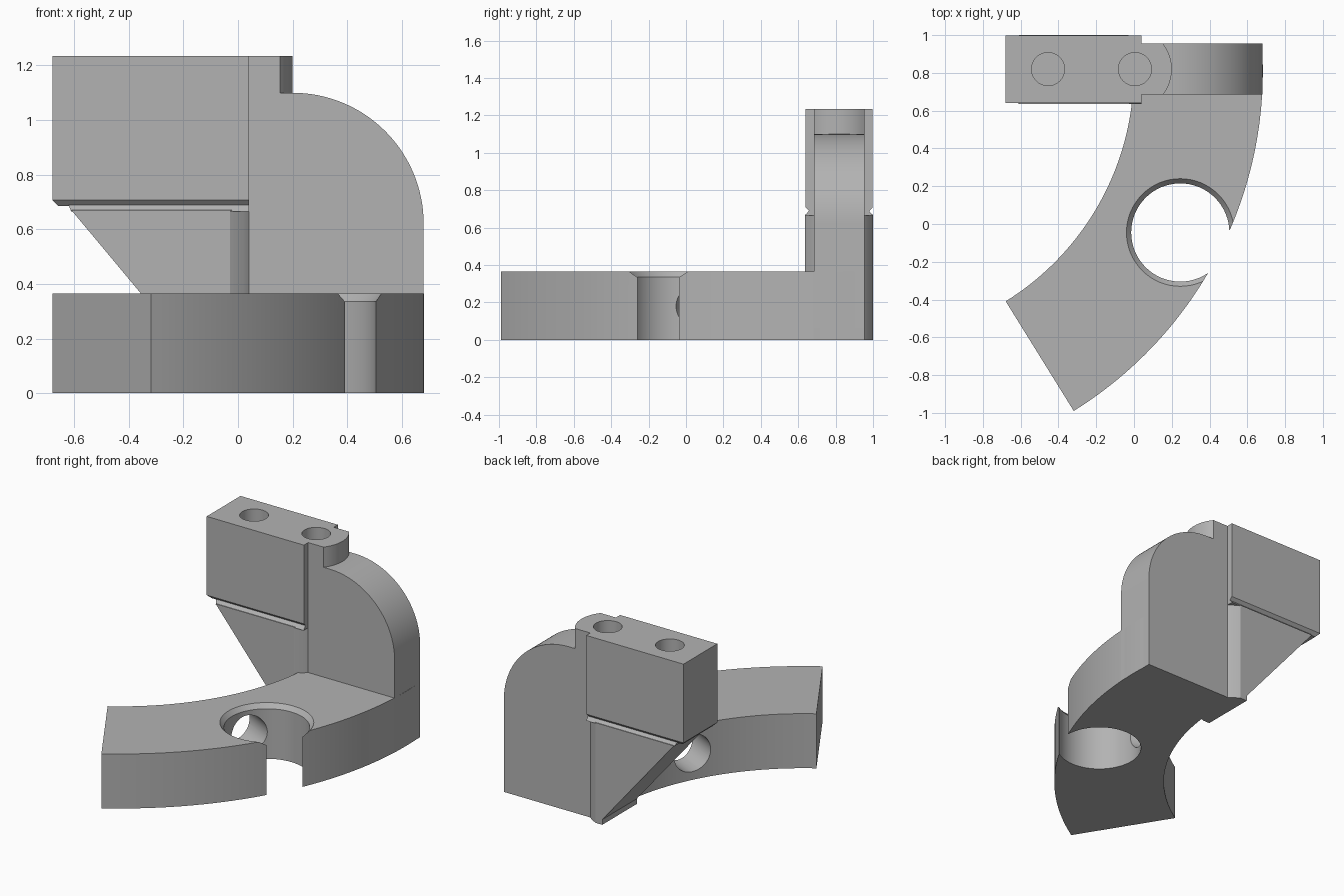
import bpy, bmesh
from math import sin, cos, pi, asin, atan2
from mathutils import Vector

cube = bpy.data.objects.get("Cube")
if cube:
    bpy.data.objects.remove(cube, do_unlink=True)

grey = bpy.data.materials.new("machined grey")
grey.use_nodes = True
GREY = (0.45, 0.45, 0.45, 1)
grey.diffuse_color = GREY
grey.node_tree.nodes["Principled BSDF"].inputs["Base Color"].default_value = GREY


def loft(name, rings):
    """Closed solid through rings of equal point count."""
    bm = bmesh.new()
    rows = [[bm.verts.new(p) for p in ring] for ring in rings]
    n = len(rows[0])
    for a, b in zip(rows, rows[1:]):
        for i in range(n):
            j = (i + 1) % n
            bm.faces.new((a[i], a[j], b[j], b[i]))
    bm.faces.new(rows[0])
    bm.faces.new(rows[-1])
    bmesh.ops.recalc_face_normals(bm, faces=bm.faces)
    mesh = bpy.data.meshes.new(name)
    bm.to_mesh(mesh)
    bm.free()
    mesh.materials.append(grey)
    ob = bpy.data.objects.new(name, mesh)
    bpy.context.collection.objects.link(ob)
    return ob


def upright(name, plan, z0, z1):
    return loft(name, [[(x, y, z) for x, y in plan] for z in (z0, z1)])


def sideways(name, profile, y0, y1):
    return loft(name, [[(x, y, z) for x, z in profile] for y in (y0, y1)])


def arc(cx, cy, r, a0, a1, n=32):
    return [(cx + r * cos(a0 + (a1 - a0) * i / n),
             cy + r * sin(a0 + (a1 - a0) * i / n)) for i in range(n + 1)]


def circle(cx, cy, r, z):
    return [(x, y, z) for x, y in arc(cx, cy, r, 0, 2 * pi, 64)[:-1]]


def rect(x0, x1, y0, y1):
    return [(x0, y0), (x1, y0), (x1, y1), (x0, y1)]


def cut(ob, cutters):
    for c in cutters:
        mod = ob.modifiers.new("cut", "BOOLEAN")
        mod.operation, mod.solver, mod.object = "DIFFERENCE", "EXACT", c
    dg = bpy.context.evaluated_depsgraph_get()
    mesh = bpy.data.meshes.new_from_object(ob.evaluated_get(dg))
    ob.modifiers.clear()
    ob.data = mesh


BASE_TOP, BACK, FRONT, MID = 0.365, 0.955, 0.685, 0.82

# Curved base: a sector of a ring, closed off behind the upright wall
CX, CY, R_IN, R_OUT = -1.436, 0.81, 1.435, 2.118
start = atan2(-0.58, 0.36)
plan = (arc(CX, CY, R_OUT, start, asin((BACK - CY) / R_OUT), 48)
        + arc(CX, CY, R_IN, asin((BACK - CY) / R_IN), start, 48))
base = upright("curved_base", plan, 0, BASE_TOP)

# Countersunk bore that breaks through the outer edge
HX, HY = 0.245, -0.045
bore = loft("bore_cutter", [circle(HX, HY, r, z) for r, z in
            ((0.26, -0.1), (0.26, 0.335), (0.285, BASE_TOP), (0.31, 0.395))])

# Cross hole from the bore to the inner curve
axis = Vector((CX - HX, CY - HY, 0)).normalized()
side = Vector((-axis.y, axis.x, 0))
rings = []
for d in (0, 0.65):
    mid = Vector((HX, HY, 0.18)) + axis * d
    rings.append([mid + side * u + Vector((0, 0, v))
                  for u, v in arc(0, 0, 0.125, 0, 2 * pi, 48)[:-1]])
cross = loft("cross_hole_cutter", rings)
cut(base, [bore, cross])

# Upright wall with a rounded shoulder
wall = sideways("upright_wall", [(0, 0), (0.68, 0)]
                + arc(0.2, 0.62, 0.48, 0, pi / 2) + [(0, 1.1)], FRONT, BACK)

# Round-ended boss on top of the wall
half = asin((BACK - MID) / 0.22)
boss = upright("rounded_boss", [(-0.1, BACK), (-0.1, FRONT)]
               + arc(-0.02, MID, 0.22, -half, half, 16), 1.05, 1.235)

# Upper block with a chamfered lower edge
block = loft("upper_block", [
    [(x, y, z) for x, y in rect(-0.68 + d, 0.04, 0.64 + d, 0.998 - d)]
    for d, z in ((0.022, 0.685), (0, 0.708), (0, 1.235))])

# Two blind holes in the top
pins = [loft("pin_hole_cutter", [circle(x, MID, 0.0875, z) for z in (0.85, 1.3)])
        for x in (-0.455, 0.005)]
for ob in (block, boss, wall):
    cut(ob, pins)

# Sloped bracket under the block, with a chamfered edge beside the wall
bracket = sideways("sloped_bracket", [(-0.03, 0), (-0.08, 0), (-0.08, 0.035),
                   (-0.61, 0.67), (-0.03, 0.67)], 0.635, 1.0)
edge = upright("bracket_edge", [(-0.03, 0.635), (0.02, 0.665), (0.04, FRONT),
               (0.04, BACK), (0.02, 0.972), (-0.03, 1.0)], 0, 0.67)
neck = loft("bracket_neck", [
    [(x, y, z) for x, y in rect(-0.61 - d / 2, 0.04, 0.635 + d, 1.0 - d)]
    for d, z in ((0.001, 0.665), (0.022, 0.69))])

for c in [bore, cross] + pins:
    bpy.data.objects.remove(c, do_unlink=True)

# Smooth curved surfaces, keep machined edges crisp
bpy.ops.object.select_all(action="DESELECT")
for ob in (base, wall, boss, block, bracket, edge, neck):
    ob.select_set(True)
    bpy.context.view_layer.objects.active = ob
bpy.ops.object.shade_smooth_by_angle(angle=pi / 7)
